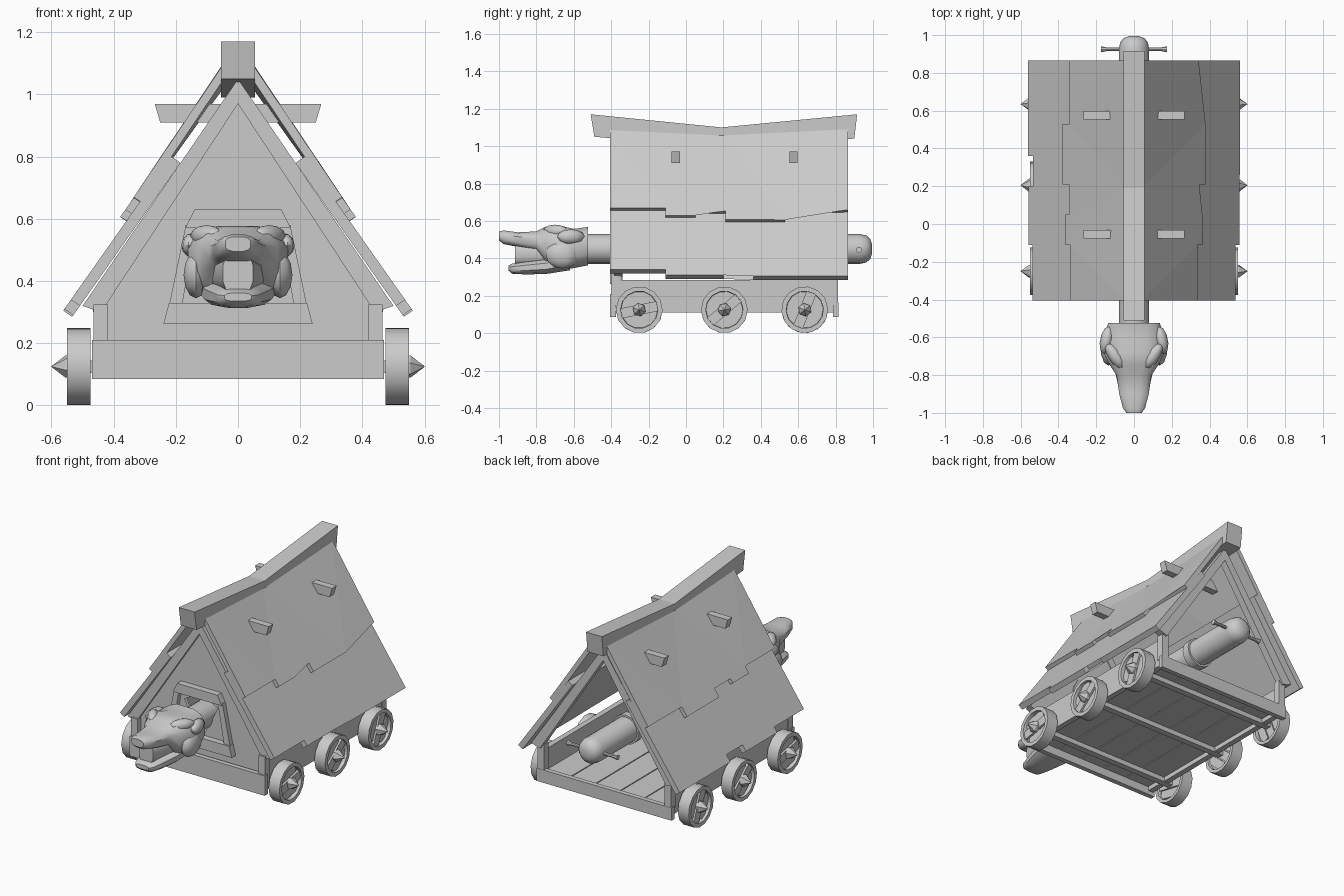
import bpy, bmesh, math
from mathutils import Matrix, Vector

if "Cube" in bpy.data.objects:
    bpy.data.objects.remove(bpy.data.objects["Cube"], do_unlink=True)

mat = bpy.data.materials.new("plain grey")
mat.use_nodes = True
GREY = (0.6, 0.6, 0.6, 1)
mat.diffuse_color = GREY
mat.node_tree.nodes["Principled BSDF"].inputs["Base Color"].default_value = GREY


def finish(name, bm, smooth=None):
    bmesh.ops.recalc_face_normals(bm, faces=bm.faces)
    me = bpy.data.meshes.new(name)
    bm.to_mesh(me)
    bm.free()
    me.materials.append(mat)
    ob = bpy.data.objects.new(name, me)
    bpy.context.collection.objects.link(ob)
    if smooth:
        bpy.ops.object.select_all(action='DESELECT')
        ob.select_set(True)
        bpy.context.view_layer.objects.active = ob
        bpy.ops.object.shade_smooth_by_angle(angle=math.radians(smooth))
    return ob


def loft(name, rings, smooth=None):
    """Skin closed rings of equal length and cap both ends."""
    bm = bmesh.new()
    rows = [[bm.verts.new(p) for p in ring] for ring in rings]
    n = len(rows[0])
    for a, b in zip(rows, rows[1:]):
        for i in range(n):
            bm.faces.new((a[i], a[(i + 1) % n], b[(i + 1) % n], b[i]))
    caps = [bm.faces.new(rows[0]), bm.faces.new(rows[-1])]
    bmesh.ops.triangulate(bm, faces=caps)
    return finish(name, bm, smooth)


def prism(name, pts, y0, y1):
    """Extrude an (x, z) outline along y."""
    return loft(name, [[(x, y, z) for x, z in pts] for y in (y0, y1)])


def box(name, x0, x1, y0, y1, z0, z1):
    return prism(name, [(x0, z0), (x1, z0), (x1, z1), (x0, z1)], y0, y1)


def lathe(name, profile, sides, matrix, smooth=None):
    """Revolve (position, radius) pairs about local z."""
    rings = []
    for h, r in profile:
        angs = [2 * math.pi * i / sides for i in range(sides)]
        rings.append([matrix @ Vector((r * math.cos(a), r * math.sin(a), h)) for a in angs])
    return loft(name, rings, smooth)


def ellipsoid(name, loc, size, turn=0):
    bm = bmesh.new()
    m = Matrix.Translation(loc) @ Matrix.Rotation(turn, 4, 'Z') @ Matrix.Diagonal((*size, 1))
    bmesh.ops.create_uvsphere(bm, u_segments=10, v_segments=6, radius=1, matrix=m)
    return finish(name, bm, 40)


MID, FRONT, BACK = 0.19, -0.405, 0.865


def roof_panel(name, s, top, foot, slope, steps, thick, sag):
    """Sloping sheet with a stepped eave; steps hold (end y, eave z)."""
    fx, fz = foot
    outline = [(BACK, top), (MID, top), (FRONT, top)]
    y = FRONT
    for end, z in steps:
        outline += [(y, z), (end, z)]
        y = end
    nx, nz = Vector((slope, 1)).normalized()
    outer, inner = [], []
    for y, z in outline:
        x = fx - (z - fz) / slope
        drop = sag * (1 - abs(y - MID) / 0.7) * (z - fz) / (top - fz)
        outer.append((s * x, y, z - drop))
        inner.append((s * (x - thick * nx), y, z - drop - thick * nz))
    return loft(name, [outer, inner])


# Ridge beam, dipping in the middle
W = 0.055
loft("ridge_beam", [[(-W, yb, zb), (W, yb, zb), (W, yt, zt), (-W, yt, zt)]
                    for yb, zb, yt, zt in ((-0.49, 1.05, -0.51, 1.17),
                                           (MID, 0.99, MID, 1.1),
                                           (0.9, 1.04, 0.915, 1.17))])

UPPER = [(-0.11, 0.67), (0.05, 0.63), (0.21, 0.655), (0.53, 0.605), (BACK, 0.66)]
LOWER = [(-0.11, 0.34), (0.2, 0.31), (0.36, 0.345), (BACK, 0.305)]

for s, side in ((1, "left"), (-1, "right")):
    # Roof sheets
    roof_panel(side + "_upper_roof", s, 1.11, (0.36, 0.633), 1.5, UPPER, 0.028, 0.035)
    roof_panel(side + "_lower_roof", s, 0.8, (0.555, 0.315), 1.42, LOWER, 0.035, 0.0)
    # Rafters at both ends
    for end, y in (("front", -0.385), ("back", 0.78)):
        pts = [(0, 1.05), (s * 0.5, 0.32), (s * 0.44, 0.3), (0, 0.97)]
        prism(f"{side}_{end}_rafter", pts, y, y + 0.045)
        box(f"{side}_{end}_post", s * 0.42, s * 0.465, y - 0.012, y + 0.033, 0.15, 0.325)
    # Chassis side board
    box(side + "_side_board", s * 0.425, s * 0.46, -0.38, 0.79, 0.11, 0.285)
    # Front wall half and the side of its opening frame
    prism(side + "_front_wall", [(0, 1.03), (s * 0.47, 0.32), (s * 0.44, 0.19), (0, 0.19),
                                 (0, 0.3), (s * 0.19, 0.3), (s * 0.15, 0.59), (0, 0.59)],
          -0.365, -0.345)
    prism(side + "_opening_jamb", [(s * 0.222, 0.32), (s * 0.18, 0.32),
                                   (s * 0.135, 0.58), (s * 0.168, 0.58)], -0.395, -0.34)
    # Wheels
    for i, y in enumerate((-0.25, 0.205, 0.635)):
        m = (Matrix.Translation((s * 0.475, y, 0.125)) @ Matrix.Rotation(s * math.pi / 2, 4, 'Y')
             @ Matrix.Rotation(0.5 * i + 0.2, 4, 'Z'))
        lathe(f"{side}_wheel_{i}", [(0.02, 0.1), (0, 0.104), (0, 0.125), (0.075, 0.125),
                                    (0.075, 0.1), (0.05, 0.098)], 14, m, 35)
        lathe(f"{side}_spike_{i}", [(0.03, 0.036), (0.08, 0.036), (0.125, 0.001)], 6, m)
        for k in (-1, 0, 1):
            a, b = k * 0.06 - 0.027, k * 0.06 + 0.027
            h = 0.098 if k == 0 else 0.075
            top = 0.066 if k == 0 else 0.058
            loft(f"{side}_wheel_plank_{i}_{k + 1}",
                 [[m @ Vector(p) for p in ((a, -h, z), (b, -h, z), (b, h, z), (a, h, z))]
                  for z in (0.012, top)])

# Opening frame boards
prism("opening_lintel", [(-0.17, 0.57), (0.17, 0.57), (0.14, 0.63), (-0.14, 0.63)], -0.405, -0.34)
prism("opening_sill", [(-0.24, 0.262), (0.24, 0.262), (0.222, 0.33), (-0.222, 0.33)], -0.405, -0.34)

# Chassis beams, floor planks and axles
box("front_beam", -0.47, 0.47, -0.405, -0.375, 0.085, 0.21)
box("back_beam", -0.47, 0.47, 0.785, 0.815, 0.085, 0.165)
for i in range(5):
    x = -0.425 + i * 0.17
    box(f"floor_plank_{i}", x + 0.003, x + 0.167, -0.38, 0.79, 0.135, 0.155)
for i, y in enumerate((-0.25, 0.205, 0.635)):
    box(f"axle_{i}", -0.5, 0.5, y - 0.02, y + 0.02, 0.105, 0.145)

# Cross ties poking through the roof
for i, y in enumerate((-0.055, 0.575)):
    prism(f"cross_tie_{i}", [(-0.25, 0.91), (0.25, 0.91), (0.268, 0.97), (-0.268, 0.97)],
          y - 0.022, y + 0.022)

# Ram log with band and handle peg
along_y = Matrix.Translation((0, 0, 0.45)) @ Matrix.Rotation(-math.pi / 2, 4, 'X')
lathe("ram_log", [(-0.6, 0.08), (0.93, 0.08), (0.965, 0.072), (0.985, 0.053), (0.995, 0.025)],
      16, along_y, 50)
lathe("ram_band", [(0.55, 0.08), (0.55, 0.092), (0.6, 0.092), (0.6, 0.08)], 16, along_y, 35)
peg = Matrix.Translation((0, 0.925, 0.445)) @ Matrix.Rotation(math.pi / 2, 4, 'Y')
lathe("handle_peg", [(-0.175, 0.016), (-0.145, 0.01), (0.145, 0.01), (0.175, 0.016)], 8, peg, 40)


def head_part(name, rows):
    """Skin rounded sections given as (y, half width, bottom, top)."""
    rings = []
    for y, w, lo, hi in rows:
        ring = []
        for i in range(12):
            a = 2 * math.pi * (i + 0.5) / 12
            c, d = math.cos(a), math.sin(a)
            ring.append((w * math.copysign(abs(c) ** 0.7, c), y,
                         (lo + hi) / 2 + (hi - lo) / 2 * math.copysign(abs(d) ** 0.7, d)))
        rings.append(ring)
    return loft(name, rings, 40)


# Beast head: skull with snout, lower jaw, mouth filling
head_part("beast_skull", [(-0.525, 0.14, 0.36, 0.57), (-0.6, 0.165, 0.345, 0.56),
                          (-0.68, 0.165, 0.335, 0.58), (-0.75, 0.13, 0.37, 0.572),
                          (-0.8, 0.095, 0.44, 0.545), (-0.9, 0.08, 0.46, 0.54),
                          (-0.975, 0.06, 0.475, 0.55), (-1.0, 0.042, 0.495, 0.543)])
head_part("beast_jaw", [(-0.62, 0.13, 0.335, 0.43), (-0.75, 0.11, 0.315, 0.4),
                        (-0.86, 0.085, 0.313, 0.385), (-0.93, 0.065, 0.317, 0.372),
                        (-0.95, 0.045, 0.335, 0.362)])
head_part("beast_mouth", [(-0.7, 0.1, 0.36, 0.5), (-0.82, 0.07, 0.36, 0.49),
                          (-0.915, 0.05, 0.36, 0.49)])
for s, side in ((1, "left"), (-1, "right")):
    ellipsoid(side + "_brow", (s * 0.1, -0.7, 0.545), (0.035, 0.08, 0.035), s * -0.6)
    ellipsoid(side + "_cheek", (s * 0.135, -0.66, 0.42), (0.042, 0.09, 0.075))
    ellipsoid(side + "_ear", (s * 0.145, -0.615, 0.515), (0.035, 0.075, 0.04), s * 0.2)
